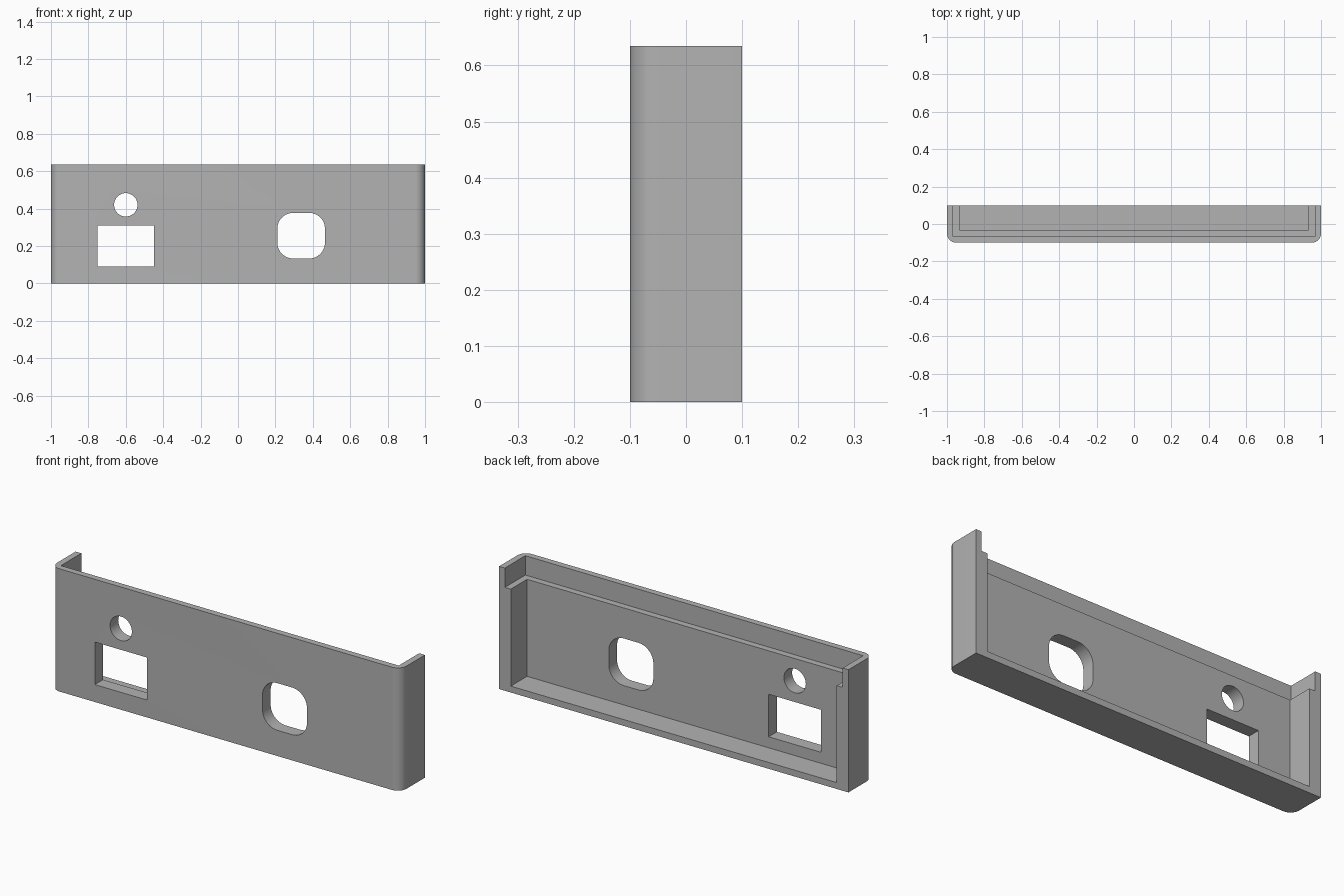
import bpy
import math

default = bpy.data.objects.get("Cube")
if default:
    bpy.data.objects.remove(default, do_unlink=True)

WIDTH, DEPTH, HEIGHT = 2.0, 0.2, 0.635
HALF_X, FRONT, BACK = WIDTH / 2, -DEPTH / 2, DEPTH / 2
THIN, THICK = 0.033, 0.067      # wall at the rim and below it
RIM_Z = HEIGHT - 0.1            # height of the inner ledge
OVER = 0.1                      # how far cutters overshoot

gray = bpy.data.materials.new("plain_gray")
gray.use_nodes = True
gray.diffuse_color = (0.45, 0.45, 0.45, 1)
gray.node_tree.nodes["Principled BSDF"].inputs["Base Color"].default_value = (0.45, 0.45, 0.45, 1)


def rounded(x0, x1, y0, y1, radii, steps=12):
    """Rectangle outline; radii run from the low-low corner anticlockwise."""
    points = []
    corners = [(x0, y0, 1, 1), (x1, y0, -1, 1), (x1, y1, -1, -1), (x0, y1, 1, -1)]
    for i, ((x, y, sx, sy), r) in enumerate(zip(corners, radii)):
        if r == 0:
            points.append((x, y))
            continue
        for k in range(steps + 1):
            a = math.pi * (1 + i / 2) + math.pi / 2 * k / steps
            points.append((x + sx * r + r * math.cos(a), y + sy * r + r * math.sin(a)))
    return points


def prism(name, outline, low, high, place):
    """Extrude an outline from low to high; place maps (u, v, w) to space."""
    n = len(outline)
    verts = [place(u, v, w) for w in (low, high) for u, v in outline]
    faces = [list(range(n))[::-1], list(range(n, 2 * n))]
    faces += [[i, (i + 1) % n, n + (i + 1) % n, n + i] for i in range(n)]
    mesh = bpy.data.meshes.new(name)
    mesh.from_pydata(verts, [], faces)
    mesh.materials.append(gray)
    obj = bpy.data.objects.new(name, mesh)
    bpy.context.collection.objects.link(obj)
    return obj


def upright(u, v, w):
    return (u, v, w)


def through_front(u, v, w):
    return (u, -w, v)


def cut(target, cutter):
    cutter.hide_render = True
    mod = target.modifiers.new("cut", "BOOLEAN")
    mod.operation, mod.solver, mod.object = "DIFFERENCE", "EXACT", cutter
    bpy.context.view_layer.objects.active = target
    bpy.ops.object.modifier_apply(modifier=mod.name)
    bpy.data.objects.remove(cutter, do_unlink=True)


# Body with rounded front corners
square = [0] * 4
panel = prism("end_panel", rounded(-HALF_X, HALF_X, FRONT, BACK, [0.05, 0.05, 0, 0]),
              0, HEIGHT, upright)

# Main cavity above the floor, then the wider recess at the rim
for name, wall, floor in (("cavity", THICK, THIN), ("rim_recess", THIN, RIM_Z)):
    outline = rounded(-HALF_X + wall, HALF_X - wall, FRONT + wall, BACK + OVER, square)
    cut(panel, prism(name, outline, floor, HEIGHT + OVER, upright))

# Openings through the front wall
openings = {
    "round_hole": rounded(-0.6625, -0.5375, 0.3575, 0.4825, [0.0624] * 4),
    "rectangular_port": rounded(-0.75, -0.45, 0.09, 0.31, square),
    "rounded_port": rounded(0.21, 0.465, 0.133, 0.377, [0.085] * 4),
}
for name, outline in openings.items():
    cut(panel, prism(name, outline, 0, DEPTH, through_front))

# Smooth curves, sharp edges
bpy.ops.object.select_all(action="DESELECT")
panel.select_set(True)
bpy.context.view_layer.objects.active = panel
bpy.ops.object.shade_smooth_by_angle(angle=math.radians(30))
